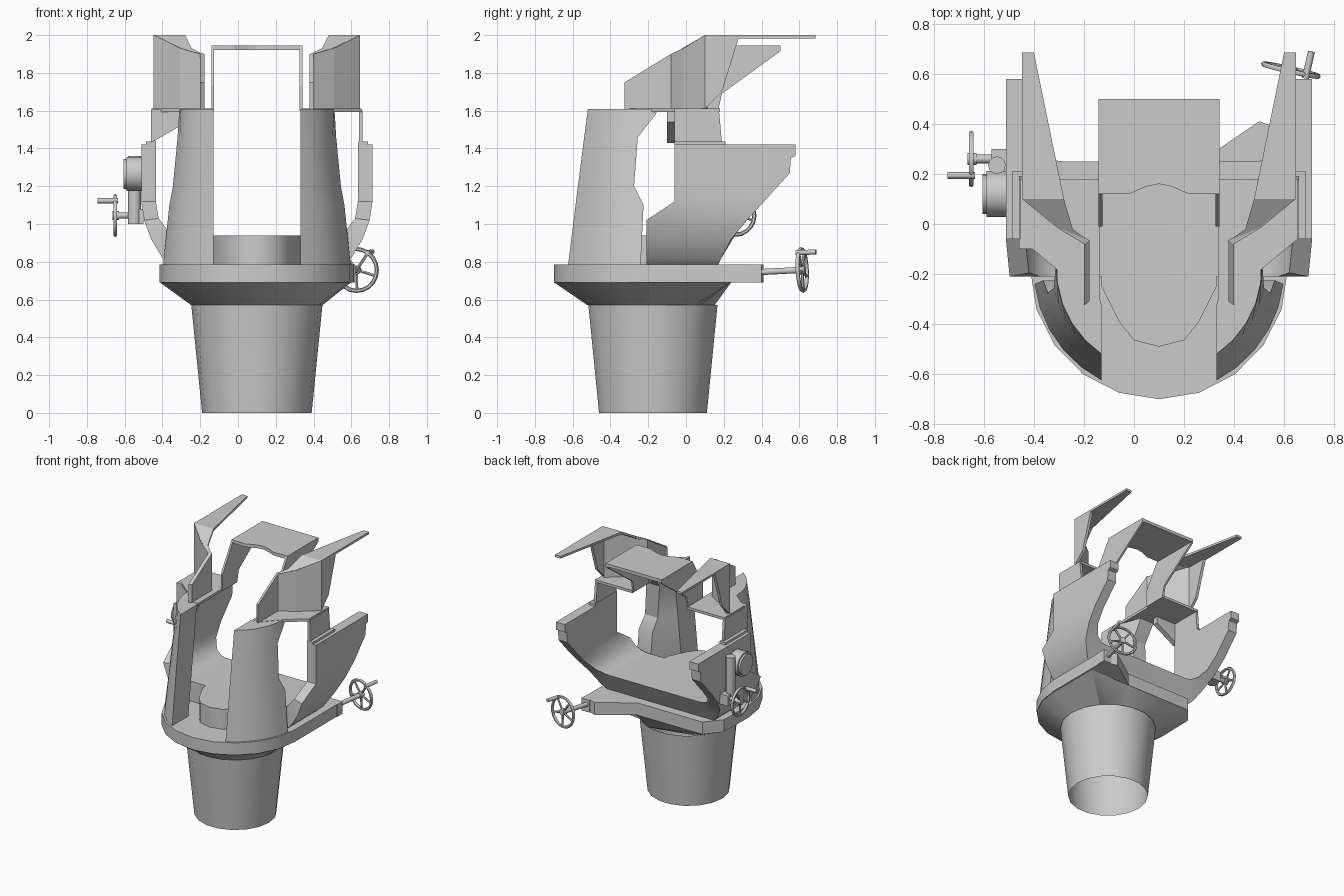
import bpy, bmesh, math
from mathutils import Vector

if "Cube" in bpy.data.objects:
    bpy.data.objects.remove(bpy.data.objects["Cube"])

CX, CY = 0.1, -0.175          # symmetry plane and pedestal axis


def finish(name, bm, smooth=None):
    bmesh.ops.remove_doubles(bm, verts=bm.verts, dist=1e-5)
    bmesh.ops.recalc_face_normals(bm, faces=bm.faces)
    me = bpy.data.meshes.new(name)
    bm.to_mesh(me)
    bm.free()
    ob = bpy.data.objects.new(name, me)
    bpy.context.collection.objects.link(ob)
    if smooth:
        bpy.context.view_layer.objects.active = ob
        ob.select_set(True)
        bpy.ops.object.shade_smooth_by_angle(angle=math.radians(smooth))
        ob.select_set(False)
    return ob


def loft(name, rings, smooth=None, caps=True):
    bm = bmesh.new()
    vs = [[bm.verts.new(p) for p in r] for r in rings]
    n = len(vs[0])
    for a, b in zip(vs, vs[1:]):
        for i in range(n):
            bm.faces.new((a[i], a[(i + 1) % n], b[(i + 1) % n], b[i]))
    if caps:
        bm.faces.new(vs[0])
        bm.faces.new(vs[-1])
    return finish(name, bm, smooth)


def prism(name, pts, axis, lo, hi, smooth=None):
    place = {'x': lambda a, b, h: (h, a, b), 'y': lambda a, b, h: (a, h, b),
             'z': lambda a, b, h: (a, b, h)}[axis]
    return loft(name, [[place(a, b, h) for a, b in pts] for h in (lo, hi)], smooth)


def box(name, x0, x1, y0, y1, z0, z1):
    return prism(name, [(x0, y0), (x1, y0), (x1, y1), (x0, y1)], 'z', z0, z1)


def rod(name, p, q, r, n=10):
    p, q = Vector(p), Vector(q)
    rot = (q - p).to_track_quat('Z', 'Y')
    off = [rot @ Vector((r * math.cos(t), r * math.sin(t), 0))
           for t in (2 * math.pi * i / n for i in range(n))]
    return loft(name, [[c + o for o in off] for c in (p, q)], 40)


def interp(table, z):
    for (z0, y0), (z1, y1) in zip(table, table[1:]):
        if z <= z1:
            return y0 + (y1 - y0) * max(0, z - z0) / (z1 - z0)
    return table[-1][1]


def handwheel(name, c, axis, r, grip_angle, grip_len):
    c, axis = Vector(c), Vector(axis).normalized()
    rot = axis.to_track_quat('Z', 'Y')
    rad = lambda t, k: c + rot @ Vector((k * math.cos(t), k * math.sin(t), 0))
    n, m, t = 20, 6, 0.011
    bm = bmesh.new()
    ring = []
    for i in range(n):
        a = 2 * math.pi * i / n
        ring.append([bm.verts.new(rad(a, r - t + t * math.cos(b)) + axis * t * math.sin(b))
                     for b in (2 * math.pi * j / m for j in range(m))])
    for i in range(n):
        for j in range(m):
            p, q = ring[i], ring[(i + 1) % n]
            bm.faces.new((p[j], p[(j + 1) % m], q[(j + 1) % m], q[j]))
    finish(name + "_rim", bm, 60)
    for k in range(5):
        rod(name + "_spoke", c, rad(grip_angle + k * 2 * math.pi / 5, r - t), 0.008, 6)
    rod(name + "_hub", c - axis * 0.02, c + axis * 0.015, 0.024)
    g = rad(grip_angle, r - t)
    rod(name + "_grip", g - axis * 0.015, g + axis * grip_len, 0.014)


def circle(r, z, n=18):
    return [(CX + r * math.cos(2 * math.pi * i / n), CY + r * math.sin(2 * math.pi * i / n), z)
            for i in range(n)]


# pedestal, open at the bottom
loft("pedestal", [circle(0.29, 0), circle(0.347, 0.57)], 40, caps=False)

# platform deck with rear arm, and the flare below it
deck = [(CX + 0.515 * math.cos(a), -0.18 + 0.52 * math.sin(a))
        for a in (math.pi + math.pi * i / 10 for i in range(11))]
deck += [(0.615, 0.37), (0.5, 0.41), (0.25, 0.24), (-0.31, 0.24), (-0.41, 0.12)]
prism("platform", deck, 'z', 0.69, 0.785, 30)
low, high = [], []
for x, y in deck:
    y = min(y, 0.24)
    x = min(x, 0.6)
    d = Vector((x - CX, y - CY)).normalized() * 0.347
    low.append((CX + d.x, CY + d.y, 0.57))
    high.append((x, y, 0.692))
loft("platform_flare", [low, high], 30)
box("arm_bearing", 0.55, 0.62, 0.33, 0.40, 0.69, 0.785)

# U-shaped cradle: paired outer and inner section points (offset, height)
FRONT = [(0.785, -0.21), (1.02, -0.21), (1.12, -0.06), (1.42, -0.06)]
BACK = [(0.785, 0.17), (0.94, 0.25), (1.27, 0.55), (1.35, 0.555), (1.36, 0.58), (1.42, 0.58)]
half = [(0.612, 1.42, 0.535, 1.42), (0.612, 1.36, 0.535, 1.36), (0.612, 1.35, 0.535, 1.35),
        (0.612, 1.27, 0.535, 1.27), (0.612, 1.12, 0.535, 1.12), (0.597, 1.02, 0.52, 1.03),
        (0.56, 0.92, 0.475, 0.97), (0.5, 0.82, 0.42, 0.945), (0.46, 0.785, 0.38, 0.94)]
sections = [(1,) + h for h in half] + [(-1,) + h for h in reversed(half)]
rings = []
for s, do, zo, di, zi in sections:
    o, i = CX + s * do, CX + s * di
    rings.append([(o, interp(FRONT, zo), zo), (o, interp(BACK, zo), zo),
                  (i, interp(BACK, zi), zi), (i, interp(FRONT, zi), zi)])
loft("cradle", rings, 35)

# rounded drum in front of the cradle floor
drum = [(-0.13, -0.15), (-0.13, -0.25), (-0.06, -0.39), (0.0, -0.465), (0.1, -0.49),
        (0.2, -0.465), (0.26, -0.39), (0.33, -0.25), (0.33, -0.15)]
prism("drum", drum, 'z', 0.78, 0.94, 40)

# parts mirrored about the centre plane
REAR = [(0.785, -0.24), (1.10, -0.225), (1.20, -0.275), (1.46, -0.255), (1.58, -0.16), (1.61, -0.15)]
for s, side in ((-1, "left"), (1, "right")):
    X = lambda d: CX + s * d

    # conical front shield
    rings = []
    for z, rear in REAR:
        r = 0.5 - 0.09 * (z - 0.785) / 0.825
        a0, a1 = math.acos(0.23 / r), math.asin((-rear - 0.18) / r)
        ring = [(X(r * math.cos(a)), -0.18 - r * math.sin(a), z)
                for a in (a0 + (a1 - a0) * k / 5 for k in range(6))]
        ring += [(X(r - 0.12), rear, z), (X(0.23), ring[0][1] + 0.2, z)]
        rings.append(ring)
    loft(side + "_shield", rings, 30)

    # shelf, its outer wall and foot
    shelf = [(0.41, -0.18), (0.555, -0.06), (0.555, 0.18), (0.235, 0.18), (0.235, -0.3), (0.3, -0.3)]
    prism(side + "_shelf", [(X(d), y) for d, y in shelf], 'z', 1.592, 1.612)
    prism(side + "_shelf_wall", [(-0.06, 1.43), (0.19, 1.43), (0.175, 1.6), (-0.06, 1.6)],
          'x', X(0.54), X(0.56))
    box(side + "_shelf_foot", X(0.535), X(0.587), -0.06, 0.21, 1.41, 1.437)

    # bent fin wall
    rings = []
    for d, y, top in ((0.278, -0.31, 1.75), (0.278, -0.065, 1.9), (0.385, 0.0, 1.93), (0.525, 0.115, 2.0)):
        d2, y2 = d + 0.022, y - 0.015
        rings.append([(X(d), y, 1.61), (X(d2), y2, 1.61), (X(d2), y2, top), (X(d), y, top)])
    loft(side + "_fin_wall", rings)
    prism(side + "_fin_side", [(0.1, 1.61), (0.1, 1.99), (0.28, 1.99), (0.19, 1.7)],
          'x', X(0.525), X(0.547))
    # fin roof and its sloping front
    roof = [(0.547, 0.1), (0.547, 0.685), (0.5, 0.685), (0.38, 0.1)]
    prism(side + "_fin_roof", [(X(d), y) for d, y in roof], 'z', 1.983, 2.0)
    slope = [(0.547, 0.1, 2.0), (0.38, 0.1, 2.0), (0.345, -0.02, 1.93), (0.285, -0.065, 1.9),
             (0.4, -0.015, 1.93)]
    loft(side + "_fin_slope", [[(X(d), y, z - h) for d, y, z in slope] for h in (0, 0.018)])

    # hood cheek
    cheek = [(0.12, 1.94), (0.5, 1.94), (0.5, 1.915), (0.19, 1.69), (0.17, 1.6),
             (-0.01, 1.6), (-0.01, 1.73)]
    prism(side + "_hood_cheek", cheek, 'x', X(0.226), X(0.241))

# hood roof with a notched front edge
hood = [(-0.141, 0.5), (-0.141, 0.12), (-0.02, 0.12), (0.05, 0.15), (0.1, 0.16), (0.15, 0.15),
        (0.22, 0.12), (0.341, 0.12), (0.341, 0.5)]
prism("hood_roof", hood, 'z', 1.92, 1.945)

# slanted web under the left shelf
prism("shelf_web", [(-0.46, 1.61), (-0.27, 1.61), (-0.27, 1.54), (-0.46, 1.43)], 'y', -0.1, -0.06)

# elevation gear on the left cheek
rod("gear_case", (-0.5, 0.12, 1.265), (-0.59, 0.12, 1.265), 0.092, 18)
rod("gear_cover", (-0.59, 0.12, 1.265), (-0.605, 0.12, 1.265), 0.08, 18)
rod("gear_column", (-0.548, 0.235, 1.0), (-0.548, 0.235, 1.36), 0.035, 12)
box("gear_bracket", -0.57, -0.5, 0.21, 0.3, 1.0, 1.08)
rod("elevation_shaft", (-0.5, 0.26, 1.045), (-0.65, 0.26, 1.045), 0.018)
handwheel("elevation_wheel", (-0.65, 0.26, 1.045), (-1, 0, 0), 0.113, math.radians(50), 0.095)

# traverse handwheel on the rear arm
axis = Vector((0.22, 0.97, 0.05)).normalized()
centre = Vector((0.627, 0.615, 0.757))
rod("traverse_shaft", centre - axis * 0.25, centre, 0.017)
handwheel("traverse_wheel", centre, axis, 0.122, math.radians(125), 0.095)
